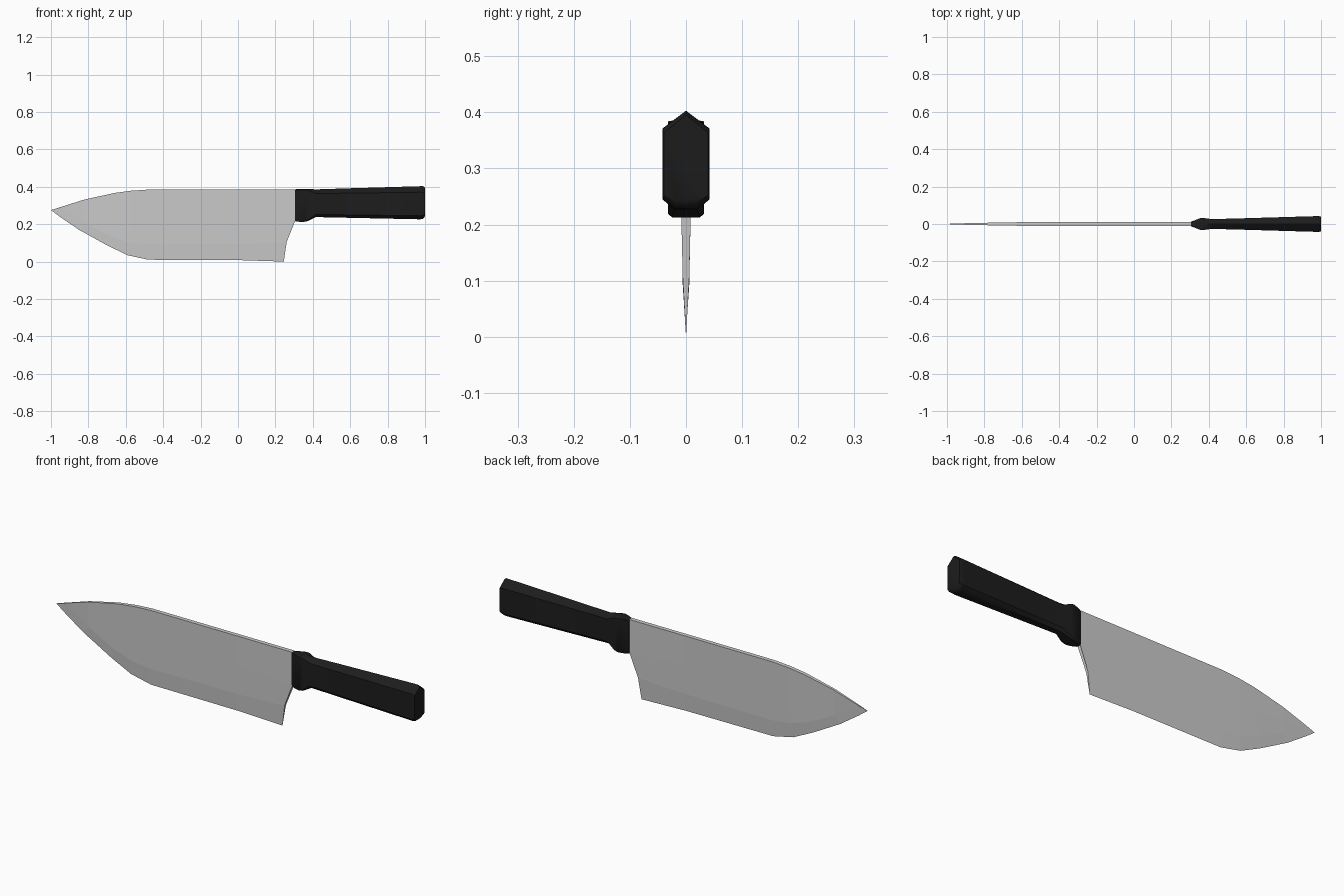
import bpy, bmesh

if "Cube" in bpy.data.objects:
    bpy.data.objects.remove(bpy.data.objects["Cube"])


def loft(name, sections, caps=True):
    """Skin closed rings of equal length into one mesh."""
    bm = bmesh.new()
    rings = [[bm.verts.new(p) for p in s] for s in sections]
    n = len(rings[0])
    for a, b in zip(rings, rings[1:]):
        for i in range(n):
            j = (i + 1) % n
            bm.faces.new((a[i], a[j], b[j], b[i]))
    if caps:
        bm.faces.new(rings[0])
        bm.faces.new(rings[-1])
    bmesh.ops.remove_doubles(bm, verts=bm.verts, dist=1e-5)
    bmesh.ops.recalc_face_normals(bm, faces=bm.faces)
    me = bpy.data.meshes.new(name)
    bm.to_mesh(me)
    bm.free()
    ob = bpy.data.objects.new(name, me)
    bpy.context.collection.objects.link(ob)
    return ob


def smooth(ob, angle):
    bpy.ops.object.select_all(action='DESELECT')
    ob.select_set(True)
    bpy.context.view_layer.objects.active = ob
    bpy.ops.object.shade_smooth_by_angle(angle=angle)


# Blade: rails (x, z) from tip to heel for spine, bevel line and cutting edge
spine = [(-1, .275), (-.95, .291), (-.82, .332), (-.66, .367), (-.57, .379),
         (-.48, .385), (0, .385), (.305, .385)]
bevel = [(-1, .275), (-.945, .285), (-.82, .207), (-.685, .137), (-.58, .103),
         (-.48, .091), (0, .094), (.26, .104)]
edge = [(-1, .275), (-.95, .238), (-.85, .170), (-.7, .087), (-.59, .034),
        (-.48, .010), (0, .008), (.245, 0)]
thick = [.0005, .003, .006, .009, .010, .0105, .0105, .0105]

blade_sections = []
for k, (s, b, e, t) in enumerate(zip(spine, bevel, edge, thick)):
    m = ((s[0] + b[0]) / 2, (s[1] + b[1]) / 2)
    tm, tb = t * .78, t * .55
    if k == len(spine) - 1:             # notch below the handle
        m, tm = (.305, .217), t * .8
    half = [(s, t), (m, tm), (b, tb)]
    ring = [(p[0], -y, p[1]) for p, y in half] + [(e[0], 0, e[1])]
    ring += [(p[0], y, p[1]) for p, y in reversed(half)]
    blade_sections.append(ring)
blade = loft("blade", blade_sections)

# Handle with bolster: x, half width, top ridge, upper shoulder,
# lower shoulder, half width of underside, underside
stations = [
    (.305, .013, .386, .381, .222, .011, .216),
    (.325, .020, .389, .384, .219, .017, .213),
    (.355, .032, .389, .384, .219, .025, .213),
    (.375, .032, .389, .382, .224, .024, .217),
    (.415, .026, .386, .364, .252, .014, .238),
    (.600, .031, .392, .366, .250, .016, .234),
    (.975, .042, .403, .371, .245, .020, .226),
    (.990, .042, .403, .370, .246, .020, .229),
    (1.00, .039, .395, .364, .251, .018, .242),
]
handle_sections = []
for x, w, zt, su, sl, wb, zb in stations:
    handle_sections.append([(x, 0, zt), (x, w, su), (x, w, sl), (x, wb, zb),
                            (x, -wb, zb), (x, -w, sl), (x, -w, su)])
handle = loft("handle", handle_sections)
smooth(handle, 0.7)

black = bpy.data.materials.new("black_handle")
black.diffuse_color = (.012, .012, .012, 1)
black.use_nodes = True
black.node_tree.nodes["Principled BSDF"].inputs["Base Color"].default_value = black.diffuse_color
handle.data.materials.append(black)
